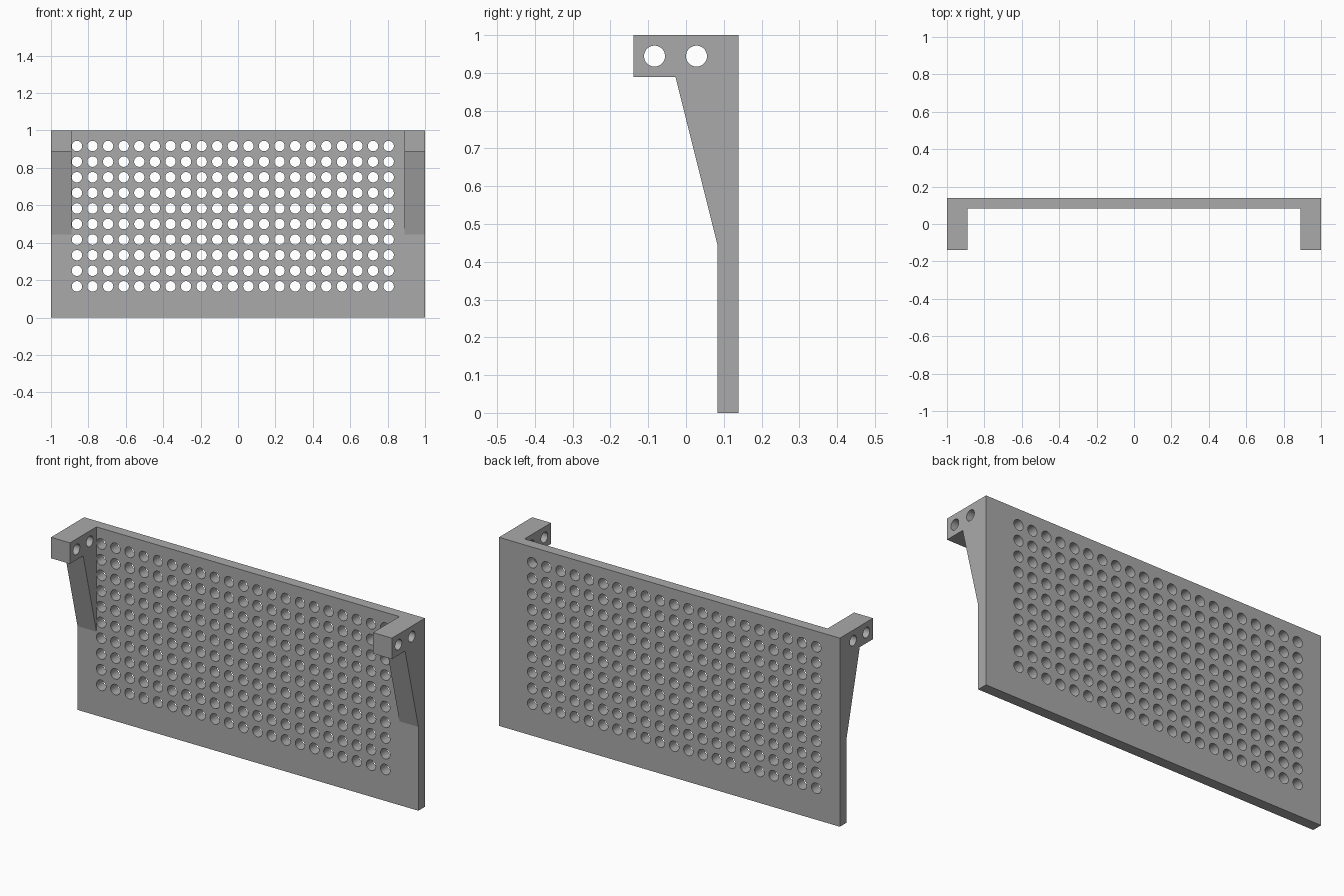
import bpy
import bmesh
import math
from mathutils import Matrix, Vector

cube = bpy.data.objects.get("Cube")
if cube:
    bpy.data.objects.remove(cube, do_unlink=True)

U = 1 / 36          # design module: the panel is 72 x 36 modules
HOLE_RADIUS = U

grey = bpy.data.materials.new("plain grey")
grey.use_nodes = True
grey.diffuse_color = (0.4, 0.4, 0.4, 1)
grey.node_tree.nodes["Principled BSDF"].inputs["Base Color"].default_value = grey.diffuse_color


def make_object(name, bm):
    bmesh.ops.recalc_face_normals(bm, faces=bm.faces)
    mesh = bpy.data.meshes.new(name)
    bm.to_mesh(mesh)
    bm.free()
    mesh.materials.append(grey)
    obj = bpy.data.objects.new(name, mesh)
    bpy.context.collection.objects.link(obj)
    return obj


def extrude_profile(name, points, x0, x1):
    """Extrude a (y, z) outline along x."""
    bm = bmesh.new()
    face = bm.faces.new([bm.verts.new((x0 * U, y * U, z * U)) for y, z in points])
    ext = bmesh.ops.extrude_face_region(bm, geom=[face])["geom"]
    verts = [v for v in ext if isinstance(v, bmesh.types.BMVert)]
    bmesh.ops.translate(bm, verts=verts, vec=((x1 - x0) * U, 0, 0))
    return make_object(name, bm)


def drill(obj, centres, axis, depth):
    """Cut round through holes at the centres, along 'X' or 'Y'."""
    bm = bmesh.new()
    turn = Matrix.Rotation(math.pi / 2, 4, "Y" if axis == "X" else "X")
    for c in centres:
        bmesh.ops.create_cone(bm, cap_ends=True, segments=32, radius1=HOLE_RADIUS,
                              radius2=HOLE_RADIUS, depth=depth * U,
                              matrix=Matrix.Translation(Vector(c) * U) @ turn)
    cutter = make_object("hole_cutter", bm)
    cutter.hide_render = True
    mod = obj.modifiers.new("holes", "BOOLEAN")
    mod.operation = "DIFFERENCE"
    mod.solver = "EXACT"
    mod.object = cutter
    bpy.ops.object.select_all(action="DESELECT")
    bpy.context.view_layer.objects.active = obj
    obj.select_set(True)
    bpy.ops.object.modifier_apply(modifier=mod.name)
    bpy.data.objects.remove(cutter, do_unlink=True)
    bpy.ops.object.shade_smooth_by_angle(angle=math.radians(30))


# Perforated back panel: 21 columns by 10 rows of holes, offset to the right
panel = extrude_profile("perforated_panel", [(3, 0), (5, 0), (5, 36), (3, 36)], -36, 36)
drill(panel, [(-31 + 3 * col, 4, 6 + 3 * row) for col in range(21) for row in range(10)],
      "Y", 6)

# Side brackets: mounting arm with a tapering brace below, two cross holes each
bracket_outline = [(3, 36), (-5, 36), (-5, 32), (-1, 32), (3, 16)]
for name, x0 in (("right_bracket", -36), ("left_bracket", 32)):
    bracket = extrude_profile(name, bracket_outline, x0, x0 + 4)
    drill(bracket, [(x0 + 2, y, 34) for y in (-3, 1)], "X", 8)
